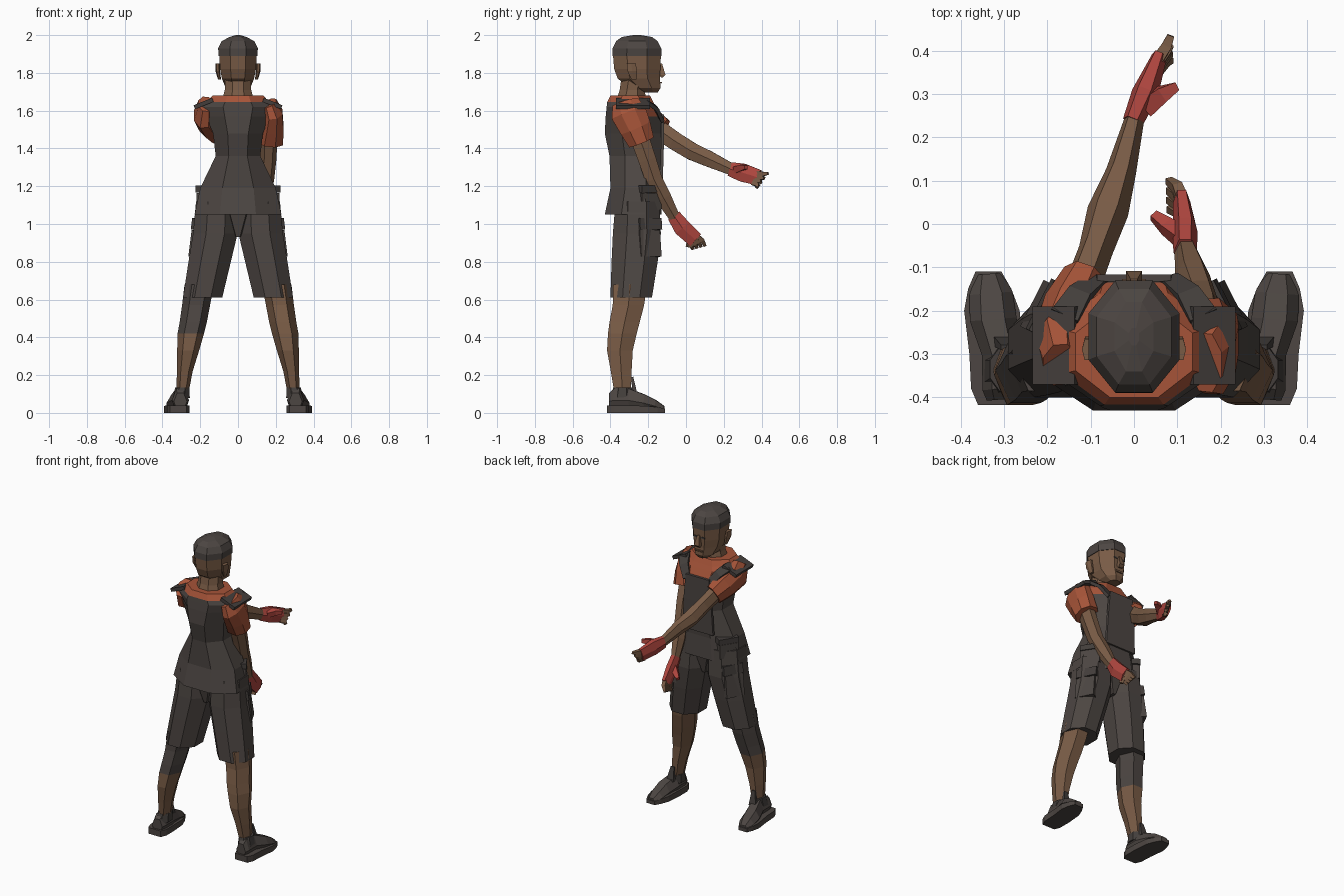
import bpy, bmesh, math
from mathutils import Vector


def material(name, rgb):
    m = bpy.data.materials.new(name)
    m.diffuse_color = (*rgb, 1)
    return m


CLOTH = material("charcoal cloth", (0.072, 0.060, 0.054))
DARK = material("dark trim", (0.056, 0.048, 0.044))
SKIN = material("brown skin", (0.19, 0.105, 0.06))
ORANGE = material("orange shirt", (0.38, 0.088, 0.040))
RED = material("red glove", (0.42, 0.060, 0.048))


def tube(name, pts, mats, n=8, axis=None, rule=None, flip=False):
    """Loft rings (x, y, z, r1, r2): r2 lies along x, r1 across it."""
    if not isinstance(mats, (list, tuple)):
        mats = [mats]
    bm = bmesh.new()
    rings = []
    angles = [2 * math.pi * (i + 0.5) / n for i in range(n)]
    mc = max(abs(math.cos(a)) for a in angles)
    ms = max(abs(math.sin(a)) for a in angles)
    for i, p in enumerate(pts):
        a, b = pts[max(i - 1, 0)], pts[min(i + 1, len(pts) - 1)]
        t = Vector(axis) if axis else Vector(b[:3]) - Vector(a[:3])
        t.normalize()
        side = t.cross(Vector((1, 0, 0))).normalized()
        up = side.cross(t)
        rings.append([bm.verts.new(Vector(p[:3]) + side * (math.cos(g) / mc * p[3])
                                   + up * (math.sin(g) / ms * p[4])) for g in angles])
    for r, q in zip(rings, rings[1:]):
        for i in range(n):
            j = (i + 1) % n
            bm.faces.new((r[i], r[j], q[j], q[i]))
    bm.faces.new(rings[0])
    bm.faces.new(rings[-1])
    if flip:
        for v in bm.verts:
            v.co.x *= -1
    bmesh.ops.recalc_face_normals(bm, faces=bm.faces)
    if rule:
        for f in bm.faces:
            f.material_index = rule(f.calc_center_median())
    me = bpy.data.meshes.new(name)
    bm.to_mesh(me)
    bm.free()
    for m in mats:
        me.materials.append(m)
    ob = bpy.data.objects.new(name, me)
    bpy.context.collection.objects.link(ob)
    return ob


def pair(name, *args, **kw):
    tube("right_" + name, *args, **kw)
    tube("left_" + name, *args, flip=True, **kw)


def block(name, loc, size, mat, rot=(0, 0, 0)):
    x, y, z = size
    ob = tube(name, [(0, 0, -z / 2, y / 2, x / 2), (0, 0, z / 2, y / 2, x / 2)], mat, n=4)
    ob.location = loc
    ob.rotation_euler = [math.radians(a) for a in rot]


def block_pair(name, loc, size, mat, rot=(0, 0, 0)):
    block("right_" + name, loc, size, mat, rot)
    block("left_" + name, (-loc[0], loc[1], loc[2]), size, mat, (rot[0], -rot[1], -rot[2]))


Z = (0, 0, 1)

# torso: vest with the shirt showing at the collar and above the bib
tube("torso", [(0, -.28, 1.05, .15, .23), (0, -.268, 1.19, .132, .20),
               (0, -.265, 1.36, .14, .118), (0, -.275, 1.48, .155, .132), (0, -.28, 1.57, .145, .17),
               (0, -.29, 1.62, .13, .19), (0, -.295, 1.645, .122, .165), (0, -.295, 1.68, .105, .135)],
     [CLOTH, ORANGE], axis=Z, rule=lambda c: int(c.z > 1.64 or (c.z > 1.57 and c.y > -.25)))
tube("bib", [(0, -.131, 1.22, .008, .11), (0, -.125, 1.42, .008, .10), (0, -.125, 1.58, .008, .085)],
     CLOTH, n=4, axis=Z)
pair("strap", [(.08, -.127, 1.55, .01, .024), (.125, -.16, 1.615, .01, .028),
               (.16, -.215, 1.65, .01, .034)], DARK, n=4)
block_pair("shoulder_yoke", (.182, -.28, 1.638), (.105, .18, .022), DARK, (0, 22, 0))

# neck and head
tube("neck", [(0, -.29, 1.65, .08, .085), (0, -.285, 1.71, .066, .07), (0, -.27, 1.80, .068, .07)],
     SKIN, axis=Z)
tube("head", [(0, -.19, 1.695, .04, .035), (0, -.215, 1.72, .08, .065), (0, -.25, 1.77, .112, .085),
              (0, -.258, 1.82, .122, .095), (0, -.26, 1.91, .128, .1)], SKIN, axis=Z)
tube("cap", [(0, -.26, 1.89, .13, .103), (0, -.26, 1.93, .129, .105), (0, -.26, 1.968, .11, .086),
             (0, -.26, 1.99, .08, .045), (0, -.26, 2.0, .02, .012)], CLOTH, axis=Z)
tube("nose", [(0, -.128, 1.775, .004, .014), (0, -.125, 1.79, .016, .018), (0, -.134, 1.85, .007, .008)],
     SKIN, n=4, axis=Z)
tube("mouth", [(0, -.135, 1.743, .006, .026), (0, -.133, 1.753, .006, .028)], SKIN, n=4, axis=Z)
block_pair("eye", (.029, -.134, 1.838), (.026, .004, .01), DARK)
pair("ear", [(.098, -.275, 1.765, .014, .008), (.107, -.285, 1.81, .025, .012),
             (.108, -.29, 1.85, .024, .012)], SKIN, n=6, axis=Z)

# shorts with cargo pockets
pair("shorts_leg", [(.112, -.258, 1.12, .115, .11), (.12, -.26, .95, .127, .118),
                    (.15, -.272, .80, .122, .112), (.187, -.29, .612, .11, .104)], CLOTH, axis=Z)
tube("crotch", [(0, -.262, 1.08, .11, .10), (0, -.262, .93, .08, .02)], CLOTH, n=6, axis=Z)
block_pair("cargo_pocket", (.205, -.198, .895), (.05, .12, .14), CLOTH, (0, -8, 27))
block_pair("cargo_flap", (.192, -.198, .998), (.056, .13, .06), DARK, (0, -8, 27))
block_pair("belt_pouch", (.168, -.195, 1.12), (.05, .12, .09), CLOTH, (0, 0, 32))
block_pair("belt_pouch_flap", (.166, -.193, 1.185), (.056, .13, .035), DARK, (0, 0, 32))

# legs: a knee sleeve covers the upper part of the left one
pair("leg", [(.205, -.295, .68, .09, .078), (.222, -.305, .57, .083, .074), (.237, -.325, .48, .080, .072),
             (.25, -.337, .42, .076, .07), (.264, -.35, .33, .068, .058), (.282, -.343, .22, .055, .042),
             (.294, -.335, .10, .043, .031)],
     [SKIN, CLOTH], n=6, axis=Z, rule=lambda c: int(c.x < 0 and c.z > .42))

# shoes: upper on a flat sole
pair("shoe", [(.305, -.405, .06, .045, .035), (.305, -.38, .066, .062, .045), (.305, -.30, .066, .062, .046),
              (.325, -.22, .052, .046, .054), (.33, -.16, .036, .032, .05), (.335, -.115, .018, .018, .03)],
     CLOTH, n=6, axis=(.08, 1, 0))
pair("shoe_sole", [(.316, -.418, .02, .02, .044), (.316, -.38, .02, .02, .06), (.318, -.30, .02, .02, .062),
                   (.328, -.20, .018, .018, .064), (.333, -.15, .015, .015, .05),
                   (.336, -.11, .012, .012, .03)], CLOTH, n=4, axis=(0, 1, 0))
pair("shoe_collar", [(.30, -.34, .08, .06, .045), (.295, -.335, .135, .05, .037)], DARK, axis=Z)
pair("shoe_tongue", [(.30, -.27, .10, .012, .025), (.295, -.285, .19, .006, .012)], DARK, n=4)

# right arm hangs slightly forward
tube("right_sleeve", [(.165, -.32, 1.64, .07, .04), (.185, -.305, 1.59, .094, .05),
                      (.178, -.268, 1.51, .084, .064), (.168, -.237, 1.435, .07, .07)], ORANGE)
tube("right_arm", [(.165, -.25, 1.47, .05, .045), (.16, -.205, 1.34, .047, .043),
                   (.152, -.172, 1.24, .045, .04), (.135, -.12, 1.14, .042, .04),
                   (.118, -.055, 1.025, .028, .025)], SKIN, n=6)
# left arm reaches forward and inward
tube("left_sleeve", [(-.17, -.325, 1.635, .06, .04), (-.178, -.28, 1.58, .09, .055),
                     (-.145, -.20, 1.535, .085, .064), (-.112, -.13, 1.49, .07, .052)], ORANGE)
tube("left_arm", [(-.125, -.16, 1.51, .05, .042), (-.088, -.06, 1.44, .048, .04),
                  (-.06, .03, 1.385, .046, .048), (-.03, .12, 1.345, .042, .035),
                  (.003, .25, 1.285, .03, .022)], SKIN, n=6)

# gloved hands with bare fingertips
tube("left_glove", [(-.003, .235, 1.29, .037, .024), (.025, .30, 1.272, .048, .031),
                    (.058, .385, 1.245, .042, .018)], RED, n=6)
tube("left_thumb", [(.025, .27, 1.29, .018, .022), (.065, .30, 1.30, .016, .018),
                    (.1, .318, 1.30, .01, .01)], RED, n=4)
tube("right_glove", [(.118, -.065, 1.045, .036, .027), (.118, -.02, .98, .046, .029),
                     (.11, .05, .915, .042, .02)], RED, n=6)
tube("right_thumb", [(.11, -.03, .99, .018, .02), (.075, -.005, .965, .016, .016),
                     (.045, .02, .95, .01, .01)], RED, n=4)
for i in range(4):
    f = i / 3
    tube(f"left_finger_{i + 1}", [(.055, .38 - .025 * f, 1.27 - .055 * f, .011, .013),
                                  (.075, .41 - .03 * f, 1.265 - .06 * f, .011, .012),
                                  (.085, .435 - .06 * f, 1.268 - .075 * f, .007, .008)], SKIN, n=4)
    tube(f"right_finger_{i + 1}", [(.11, .06 - .055 * f, .935 - .045 * f, .011, .013),
                                   (.1, .085 - .055 * f, .915 - .03 * f, .011, .012),
                                   (.08, .1 - .065 * f, .885 - .015 * f, .008, .008)], SKIN, n=4)
